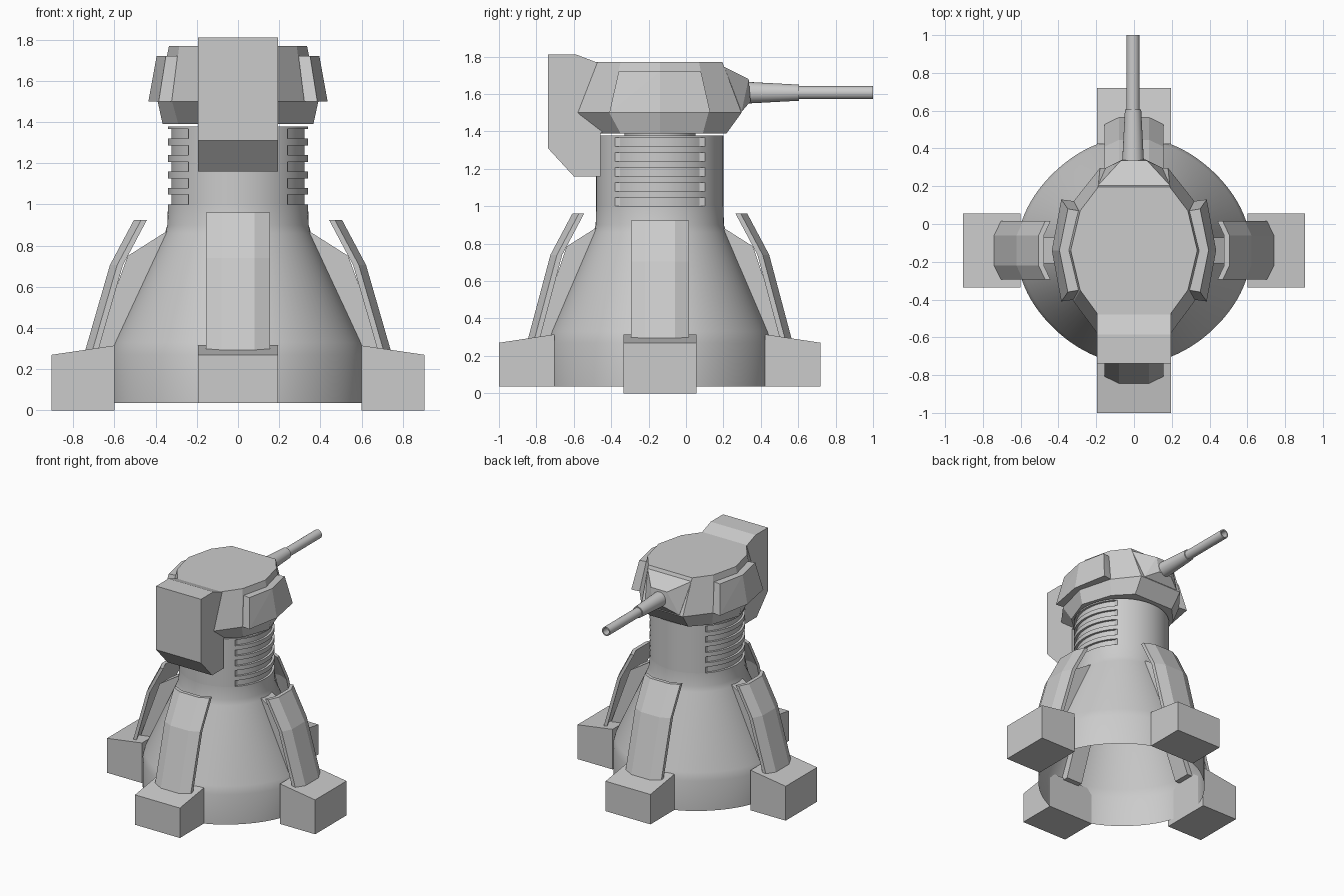
import bpy, bmesh, math
from mathutils import Matrix, Vector

if "Cube" in bpy.data.objects:
    bpy.data.objects.remove(bpy.data.objects["Cube"])

CY = -0.14  # y of the tower axis


def finish(name, bm, smooth=None, mat=None):
    if mat:
        bmesh.ops.transform(bm, matrix=mat, verts=bm.verts)
    bmesh.ops.recalc_face_normals(bm, faces=bm.faces)
    me = bpy.data.meshes.new(name)
    bm.to_mesh(me)
    bm.free()
    ob = bpy.data.objects.new(name, me)
    bpy.context.collection.objects.link(ob)
    if smooth:
        bpy.ops.object.select_all(action='DESELECT')
        ob.select_set(True)
        bpy.context.view_layer.objects.active = ob
        bpy.ops.object.shade_smooth_by_angle(angle=math.radians(smooth))
    return ob


def loft(name, rings, cap_start=True, cap_end=True, smooth=None, mat=None):
    """Skin a list of equal-length closed loops."""
    bm = bmesh.new()
    loops = [[bm.verts.new(p) for p in r] for r in rings]
    n = len(loops[0])
    for a, b in zip(loops, loops[1:]):
        for i in range(n):
            j = (i + 1) % n
            bm.faces.new((a[i], a[j], b[j], b[i]))
    if cap_start:
        bm.faces.new(loops[0])
    if cap_end:
        bm.faces.new(loops[-1])
    return finish(name, bm, smooth, mat)


def hull(name, pts):
    bm = bmesh.new()
    for p in pts:
        bm.verts.new(p)
    res = bmesh.ops.convex_hull(bm, input=bm.verts)
    junk = {g for g in res['geom_interior'] + res['geom_unused'] if isinstance(g, bmesh.types.BMVert)}
    bmesh.ops.delete(bm, geom=list(junk), context='VERTS')
    bmesh.ops.dissolve_limit(bm, angle_limit=0.01, verts=bm.verts, edges=bm.edges)
    return finish(name, bm)


def prism(name, profile, t0, t1, mat=None):
    """Extrude an (x, z) profile along y."""
    return loft(name, [[(x, t, z) for x, z in profile] for t in (t0, t1)], mat=mat)


# tower body: open skirt, cone and neck with side grooves
SEG = 96


def body_ring(z, rx, ry, square=0.0, groove=0.0):
    ring = []
    for i in range(SEG):
        a = 2 * math.pi * i / SEG
        k = 1 - square * math.sin(2 * a) ** 2
        if abs(math.sin(a)) < math.sin(math.radians(43)):
            k -= groove
        ring.append((rx * k * math.cos(a), CY + ry * k * math.sin(a), z))
    return ring


rings = [body_ring(0.035, .62, .60, .03), body_ring(0.27, .62, .60, .03),
         body_ring(0.33, .60, .58, .02), body_ring(0.86, .355, .355),
         body_ring(0.90, .343, .343)]
for k in range(5):
    z0 = 1.0 + k * 0.08
    for z, g in ((z0, 0), (z0, .05), (z0 + .047, .05), (z0 + .047, 0)):
        rings.append(body_ring(z, .34, .34, 0, g))
rings.append(body_ring(1.378, .34, .34))
loft("tower_body", rings, cap_start=False, smooth=30)

# turret bearing ring
loft("turret_bearing", [[(.19 * math.cos(a), CY + .19 * math.sin(a), z)
     for a in [2 * math.pi * i / 32 for i in range(32)]] for z in (1.37, 1.40)], smooth=30)

# four legs: foot block, web and bent armour plate
for name, ang, off, lift in (("right", 0, 0, 0), ("back", 90, -.037, .035),
                             ("left", 180, 0, 0), ("front", 270, -.037, .035)):
    mat = Matrix.Translation((0, CY, 0)) @ Matrix.Rotation(math.radians(ang), 4, 'Z')
    inn, out = .60 + off, .905 + off
    if name in ("front", "back"):
        out = .86
    prism(name + "_foot", [(inn, lift), (out, lift), (out, .27), (inn, .315)], -.195, .195, mat)
    prism(name + "_web", [(.33 + off, .88 + lift), (.535 + off, .75 + lift),
                          (.70 + off, .30), (.56 + off, .30)], -.068, .068, mat)
    section = [(-.155, -.035), (-.08, 0), (.08, 0), (.155, -.035)]
    plate = []
    for d, z in ((.742, .29), (.622, .705 + lift), (.505, .925 + lift)):
        d += off
        plate.append([(d + b, t, z) for t, b in section] +
                     [(d + b - .028, t, z) for t, b in reversed(section)])
    loft(name + "_plate", plate, mat=mat)


# turret head: faceted shell, three outline levels
def outline(z, right):
    return [(x, y, z) for x, y in right] + [(-x, y, z) for x, y in reversed(right)]


loft("turret_head", [
    outline(1.39, [(.17, .217), (.29, .09), (.366, -.14), (.29, -.35), (.17, -.46)]),
    outline(1.50, [(.18, .297), (.32, .12), (.39, -.14), (.32, -.41), (.19, -.585)]),
    outline(1.77, [(.19, .195), (.285, .07), (.335, -.14), (.285, -.35), (.19, -.48)])])

# gun mount wedge on the turret nose
hull("gun_mount", [(s * x, y, z) for s in (-1, 1) for x, y, z in (
    (.19, .205, 1.745), (.07, .335, 1.68), (.055, .345, 1.56), (.15, .297, 1.505),
    (.17, .15, 1.74), (.15, .15, 1.505))])

# turret cheek plates
for side, s in (("left", -1), ("right", 1)):
    hull(side + "_cheek_plate", [(s * x, y, z) for x, y, z in (
        (.385, .13, 1.5), (.435, -.14, 1.5), (.385, -.41, 1.5),
        (.35, .08, 1.72), (.395, -.14, 1.72), (.35, -.36, 1.72),
        (.31, .12, 1.5), (.31, -.40, 1.5), (.29, .07, 1.72), (.29, -.35, 1.72))])

# counterweight box on the front of the turret
rot = Matrix.Rotation(math.radians(90), 4, 'Z')
prism("counterweight", [(-.738, 1.81), (-.585, 1.81), (-.48, 1.77), (-.40, 1.76), (-.40, 1.42),
                        (-.457, 1.39), (-.457, 1.16), (-.60, 1.16), (-.738, 1.31)], -.195, .195, rot)

# gun: tapered sleeve and hollow barrel
N = 24
gun = [(.28, .06), (.36, .056), (.605, .043), (.605, .035), (1.0, .035), (1.0, .026), (.85, .026)]
loft("gun_barrel", [[(-.005 + r * math.cos(2 * math.pi * i / N), y, 1.607 + r * math.sin(2 * math.pi * i / N))
     for i in range(N)] for y, r in gun], smooth=30)
